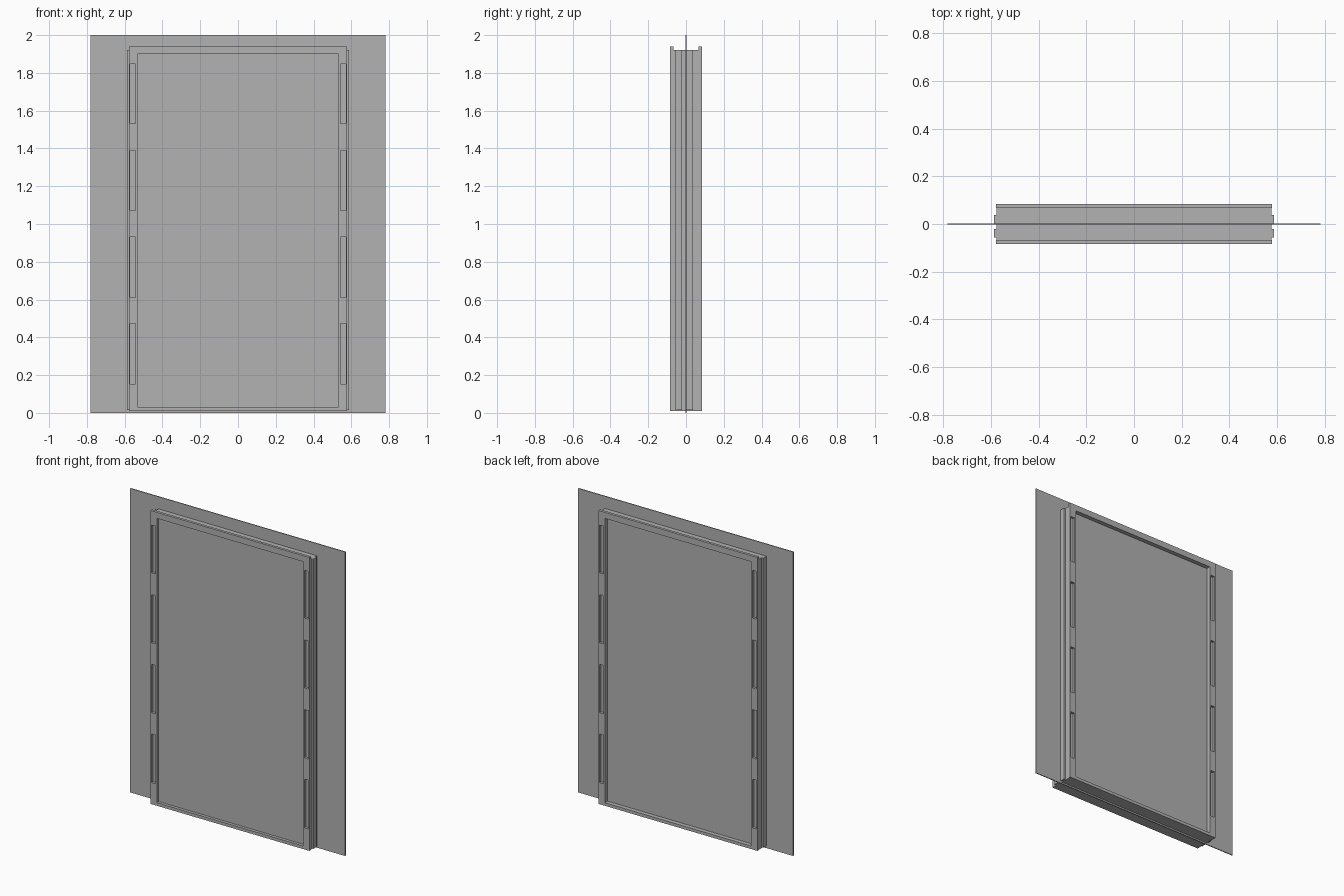
import bpy
import bmesh

cube = bpy.data.objects.get("Cube")
if cube:
    bpy.data.objects.remove(cube, do_unlink=True)

grey = bpy.data.materials.new("plain grey")
grey.use_nodes = True
colour = (0.445, 0.445, 0.445, 1)
grey.diffuse_color = colour
grey.node_tree.nodes["Principled BSDF"].inputs["Base Color"].default_value = colour


def slab(name, xs, zs, y0, y1, is_hole=lambda x, z: False):
    """Flat slab laid out as a grid of cells, leaving out the holes."""
    bm = bmesh.new()
    for xa, xb in zip(xs, xs[1:]):
        for za, zb in zip(zs, zs[1:]):
            if not is_hole((xa + xb) / 2, (za + zb) / 2):
                corners = ((xa, za), (xb, za), (xb, zb), (xa, zb))
                bm.faces.new([bm.verts.new((x, y0, z)) for x, z in corners])
    bmesh.ops.remove_doubles(bm, verts=bm.verts, dist=1e-5)
    grown = bmesh.ops.extrude_face_region(bm, geom=bm.faces[:], use_keep_orig=True)
    moved = [v for v in grown["geom"] if isinstance(v, bmesh.types.BMVert)]
    bmesh.ops.translate(bm, verts=moved, vec=(0, y1 - y0, 0))
    bmesh.ops.recalc_face_normals(bm, faces=bm.faces)
    mesh = bpy.data.meshes.new(name)
    bm.to_mesh(mesh)
    bm.free()
    mesh.materials.append(grey)
    obj = bpy.data.objects.new(name, mesh)
    bpy.context.collection.objects.link(obj)
    return obj


# Main dimensions
HALF_W, BOTTOM, TOP = 0.578, 0.01, 1.94
OPEN_W, OPEN_LOW, OPEN_HIGH = 0.532, 0.03, 1.90
SLOT_IN, SLOT_OUT = 0.542, 0.571
CORE_TOP, CORE_Y, PLATE_Y = 1.92, 0.067, 0.084
slots = [(0.152 + 0.46 * i, 0.472 + 0.458 * i) for i in range(4)]


def in_opening(x, z):
    return abs(x) < OPEN_W and OPEN_LOW < z < OPEN_HIGH


def in_opening_or_slot(x, z):
    slot = SLOT_IN < abs(x) < SLOT_OUT and any(a < z < b for a, b in slots)
    return slot or in_opening(x, z)


# Thin sheet that passes through the whole frame
slab("wall_sheet", [-0.782, 0.782], [0, 2], -0.003, 0.003)

# Slotted face plates, front and back
half = [OPEN_W, SLOT_IN, SLOT_OUT, HALF_W]
plate_xs = [-x for x in reversed(half)] + half
plate_zs = sorted([BOTTOM, OPEN_LOW, OPEN_HIGH, TOP] + [z for s in slots for z in s])
for name, side in (("front_face_plate", -1), ("back_face_plate", 1)):
    slab(name, plate_xs, plate_zs, side * CORE_Y, side * PLATE_Y, in_opening_or_slot)

# Frame core and the flat panel inside it
slab("frame_core", [-HALF_W + 0.002, -OPEN_W, OPEN_W, HALF_W - 0.002],
     [BOTTOM, OPEN_LOW, OPEN_HIGH, CORE_TOP], -CORE_Y, CORE_Y, in_opening)
slab("infill_panel", [-OPEN_W, OPEN_W], [OPEN_LOW, OPEN_HIGH], -0.064, 0.056)

# Raised strips along both sides
for side, label in ((1, "left"), (-1, "right")):
    xs = sorted([side * 0.57, side * 0.587])
    slab(label + "_front_strip", xs, [BOTTOM + 0.005, CORE_TOP], -0.056, -0.022)
    slab(label + "_back_strip", xs, [BOTTOM + 0.005, CORE_TOP], 0.0, 0.037)
